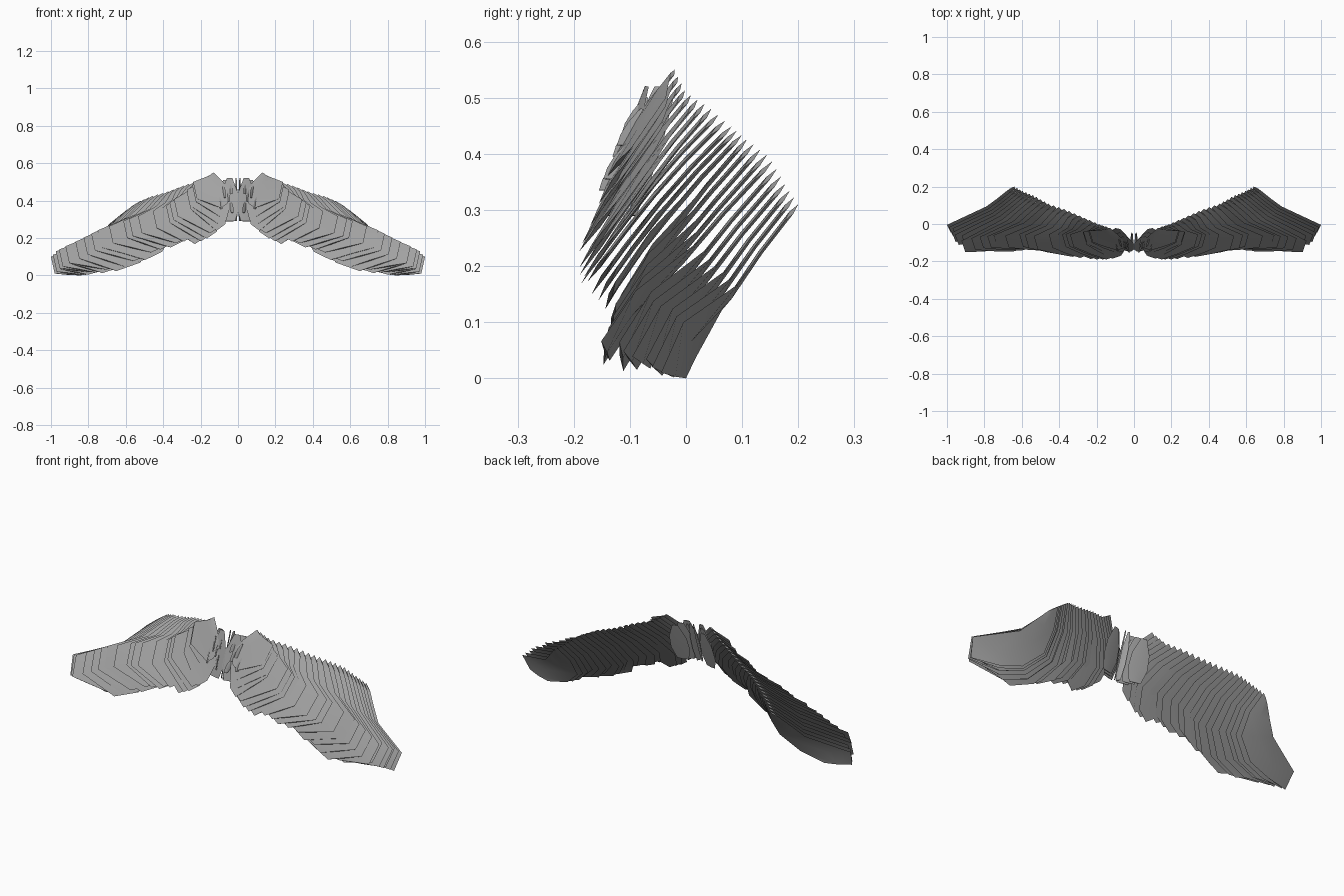
import bpy
import random
from mathutils import Vector

random.seed(4)
cube = bpy.data.objects.get("Cube")
if cube:
    bpy.data.objects.remove(cube)

grey = bpy.data.materials.new("plain_grey")
grey.use_nodes = True
COLOUR = (0.36, 0.36, 0.36, 1)
grey.diffuse_color = COLOUR
grey.node_tree.nodes["Principled BSDF"].inputs["Base Color"].default_value = COLOUR


def make_part(name, verts, faces):
    """Build one part and mirror it to the other side."""
    mesh = bpy.data.meshes.new(name)
    mesh.from_pydata(verts, [], faces)
    mesh.materials.append(grey)
    part = bpy.data.objects.new(name, mesh)
    bpy.context.collection.objects.link(part)
    bpy.ops.object.select_all(action='DESELECT')
    part.select_set(True)
    bpy.context.view_layer.objects.active = part
    bpy.ops.object.mode_set(mode='EDIT')
    bpy.ops.mesh.select_all(action='SELECT')
    bpy.ops.mesh.normals_make_consistent(inside=False)
    bpy.ops.object.mode_set(mode='OBJECT')
    bpy.ops.object.shade_smooth_by_angle(angle=0.6)
    mirror = part.modifiers.new("mirror", 'MIRROR')
    mirror.use_mirror_merge = False


def lens(name, inner, outer, thick):
    """Thin blade between two edge chains, thickest along its middle."""
    n = len(inner)
    mid = [(a + b) / 2 for a, b in zip(inner, outer)]
    normal = (inner[-1] - inner[0]).cross(outer[n // 2] - inner[n // 2]).normalized()
    front = [p + normal * thick for p in mid]
    back = [p - normal * thick for p in mid]
    verts = inner + outer + front + back
    faces = []
    for i in range(n - 1):
        for side in (0, n):
            for skin in (2 * n, 3 * n):
                faces.append((side + i, side + i + 1, skin + i + 1, skin + i))
    for i in (0, n - 1):
        for side in (0, n):
            faces.append((side + i, 2 * n + i, 3 * n + i))
    make_part(name, verts, faces)


# Blade stages from the centre outwards: root, lowest point, upper tip corner
STAGES = [
    ((.13, -.02, .55), (.09, -.14, .36), (.24, 0, .50)),
    ((.19, .00, .51), (.12, -.19, .23), (.30, 0, .43)),
    ((.28, .04, .485), (.22, -.19, .18), (.40, 0, .36)),
    ((.37, .08, .45), (.36, -.17, .16), (.56, 0, .31)),
    ((.46, .11, .425), (.51, -.13, .09), (.74, 0, .245)),
    ((.53, .15, .395), (.68, -.15, .025), (.89, 0, .17)),
    ((.59, .175, .35), (.78, -.07, .01), (.95, 0, .14)),
    ((.64, .20, .31), (.84, .00, .00), (1.0, 0, .10)),
]


def stage(t):
    k = min(int(t), len(STAGES) - 2)
    return [Vector(a).lerp(Vector(b), t - k) for a, b in zip(STAGES[k], STAGES[k + 1])]


# Overlapping blades of each wing, with slightly uneven lengths
COUNT = 24
for i in range(COUNT):
    f = i / (COUNT - 1)
    root, low, tip = stage(f * (len(STAGES) - 1))
    if 0 < i < COUNT - 1:
        tip += Vector((.025, 0, -.01)) * random.uniform(-1, 1)
        low += Vector((.01, 0, .012)) * random.uniform(-1, 1)
    span = (root - low).length
    tip_low = tip + Vector((-.02, 0, -.09))
    bend = root.lerp(low, .5) + Vector((-.3, 0, -.08)) * span
    sag = bend.lerp(low, .5) + Vector((-.04, 0, -.06)) * span
    shoulder = root + Vector((.1, 0, -.07)) * span
    upper = shoulder.lerp(tip, .4) + Vector((-.02, 0, -.04)) * f
    inner = [root, root.lerp(bend, .5) + Vector((-.04, 0, .02)) * span, bend, sag, low]
    outer = [shoulder, shoulder.lerp(upper, .5), upper, tip, tip_low]
    # Lean points back with height; inner tips sweep back, outer tips forward
    sweep = .25 - .6 * f
    for p in inner + outer:
        u = (p.z - low.z) / (root.z - low.z)
        p.y = low.y + (root.y - low.y) * u - .06 * u * (1 - u)
        p.y += sweep * max(0, p.x - max(low.x, root.x))
    lens(f"wing_blade_{i + 1}", inner, outer, .004)


def leaf(name, base, tip, side):
    """Small pointed scale from base to tip, widened along side."""
    base, tip, side = Vector(base), Vector(tip), Vector(side)
    mids = [base.lerp(tip, f) for f in (0, .3, .65, 1)]
    widths = (.6, 1, .9, .3)
    lens(name, [m - side * w for m, w in zip(mids, widths)],
         [m + side * w for m, w in zip(mids, widths)], .003)


# Broad plates closing the middle, one behind the other
for i in range(3):
    x, y = .045 + .02 * i, .022 * i
    leaf(f"centre_plate_{i + 1}", (x, y - .14, .29), (x, y - .07, .52 - .01 * i),
         (.05, .012, 0))
leaf("centre_fin", (.01, -.13, .29), (.01, -.05, .52), (.008, .02, 0))

# Small scales on either side of the middle
for i, (x, z) in enumerate([(.03, .36), (.05, .42), (.09, .38), (.035, .46), (.07, .44)]):
    y = -.28 + z * .4
    leaf(f"centre_scale_{i + 1}", (x, y - .012, z - .025), (x + .01, y + .025, z + .04),
         (.01, .012, 0))
